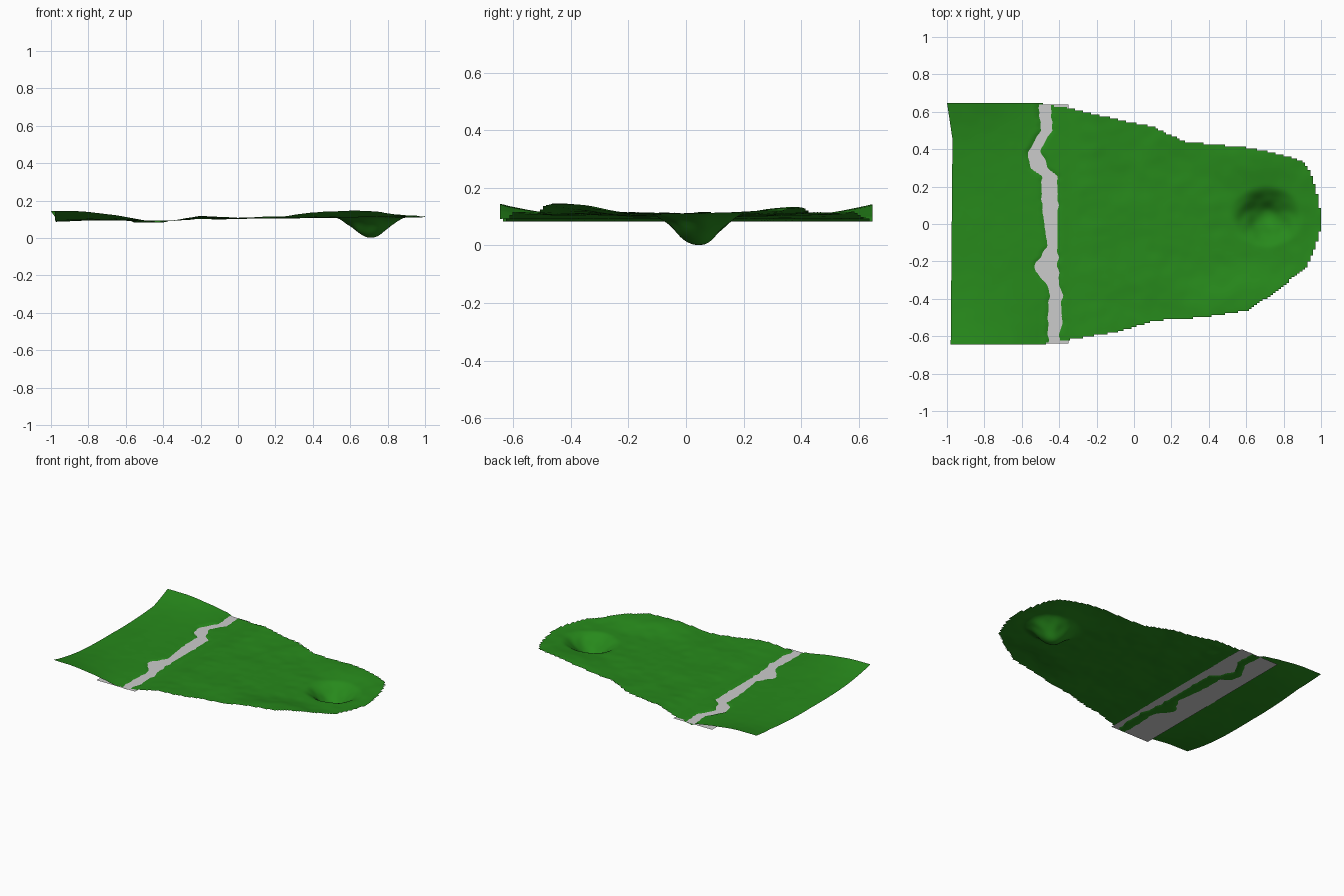
import bpy, bmesh, math
from mathutils import noise, Vector

if "Cube" in bpy.data.objects:
    bpy.data.objects.remove(bpy.data.objects["Cube"])

def interp(pts, t):
    """Piecewise linear lookup in (t, value) pairs."""
    if t <= pts[0][0]:
        return pts[0][1]
    for (a, va), (b, vb) in zip(pts, pts[1:]):
        if t <= b:
            return va + (vb - va) * (t - a) / (b - a)
    return pts[-1][1]

def bump(x, y, cx, cy, rx, ry):
    """Smooth hump, 1 at the centre and 0 at the rim."""
    r = math.hypot((x - cx) / rx, (y - cy) / ry)
    return 0.5 + 0.5 * math.cos(math.pi * r) if r < 1 else 0.0

# Plan outline of the land (x, y) on its back and front sides
BACK = [(-1, .648), (-.52, .648), (-.35, .62), (-.1, .56), (.1, .52), (.27, .44),
        (.6, .41), (.75, .38), (.9, .34), (.95, .26), (.98, .16), (1, .04)]
FRONT = [(-1, -.64), (-.5, -.643), (-.35, -.62), (-.1, -.58), (.12, -.515), (.35, -.5),
         (.6, -.465), (.75, -.37), (.92, -.23), (.97, -.12), (1, -.02)]
# River banks by y: left and right x
LEFT = [(-.62, -.46), (-.5, -.46), (-.38, -.45), (-.33, -.46), (-.25, -.53), (-.2, -.52),
        (-.12, -.46), (.1, -.49), (.25, -.49), (.3, -.55), (.35, -.57), (.4, -.56), (.5, -.5), (.62, -.51)]
RIGHT = [(-.6, -.4), (-.52, -.38), (-.45, -.39), (-.38, -.38), (-.33, -.4), (-.2, -.41),
         (0, -.41), (.25, -.41), (.3, -.46), (.4, -.5), (.5, -.44), (.62, -.44)]
# Base height and extra height at the side edges, by x
BASE = [(-1, .086), (-.8, .094), (-.6, .092), (-.34, .092), (-.22, .103), (0, .103), (.5, .108), (.9, .112), (1, .112)]
EDGE = [(-1, .058), (-.85, .05), (-.65, .028), (-.5, .002), (-.34, .002), (-.2, .014), (0, .004), (.3, .01), (1, .004)]
WATER = .088

def height(x, y):
    half = interp(BACK, x) if y > 0 else -interp(FRONT, x)
    z = interp(BASE, x) + interp(EDGE, x) * min(1, abs(y) / max(half, .05)) ** 3
    z += .030 * bump(x, y, .6, -.42, .5, .25) + .020 * bump(x, y, .68, .34, .35, .2)
    rough = .006 if x > -.3 else .002
    z += rough * noise.noise(Vector((x * 5, y * 5, 3))) + rough * .4 * noise.noise(Vector((x * 14, y * 14, 8)))
    # River bed dips just under the water, banks stay above it
    wob = .012 * noise.noise(Vector((0, y * 25, 1)))
    d = min(x - interp(LEFT, y) - wob, interp(RIGHT, y) + wob - x)
    if -.68 < x < -.32:
        z = max(z, WATER + .002)
        k = max(0, min(1, .5 + d / .03))
        z += (WATER - .005 - z) * k
    # Deep hollow
    pit = bump(x, y, .71, .04, .2, .17)
    return z - .112 * pit + .012 * pit * (1 - pit) * 4 * noise.noise(Vector((x * 16, y * 16, 5)))

# Land sheet: fine grid trimmed to the outline, leaving the stepped edge
NX, NY = 140, 122
bm = bmesh.new()
grid = []
for i in range(NX + 1):
    x0 = -1 + 2 * i / NX
    row = []
    for j in range(NY + 1):
        y = -.645 + 1.293 * j / NY
        inset = interp([(-.65, .02), (.3, .028), (.45, .03), (.65, 0)], y)
        x = x0 + inset * max(0, 1 - (x0 + 1) / .3)
        row.append(bm.verts.new((x, y, max(0, height(x, y)))))
    grid.append(row)
for i in range(NX):
    xc = -1 + 2 * (i + .5) / NX
    lo, hi = interp(FRONT, xc), interp(BACK, xc)
    for j in range(NY):
        if lo <= -.645 + 1.293 * (j + .5) / NY <= hi:
            bm.faces.new((grid[i][j], grid[i + 1][j], grid[i + 1][j + 1], grid[i][j + 1]))
bmesh.ops.delete(bm, geom=[v for v in bm.verts if not v.link_faces], context='VERTS')
for f in bm.faces:
    f.smooth = True
mesh = bpy.data.meshes.new("land")
bm.to_mesh(mesh)
bm.free()
land = bpy.data.objects.new("land", mesh)
bpy.context.collection.objects.link(land)
green = bpy.data.materials.new("grass_green")
green.diffuse_color = (.02, .25, .011, 1)
green.use_nodes = True
green.node_tree.nodes["Principled BSDF"].inputs["Base Color"].default_value = green.diffuse_color
mesh.materials.append(green)

# River water: flat strip below the banks
bpy.ops.mesh.primitive_plane_add(size=1, location=(-.5, 0, WATER))
water = bpy.context.object
water.name = "river_water"
water.scale = (.3, 1.28, 1)
